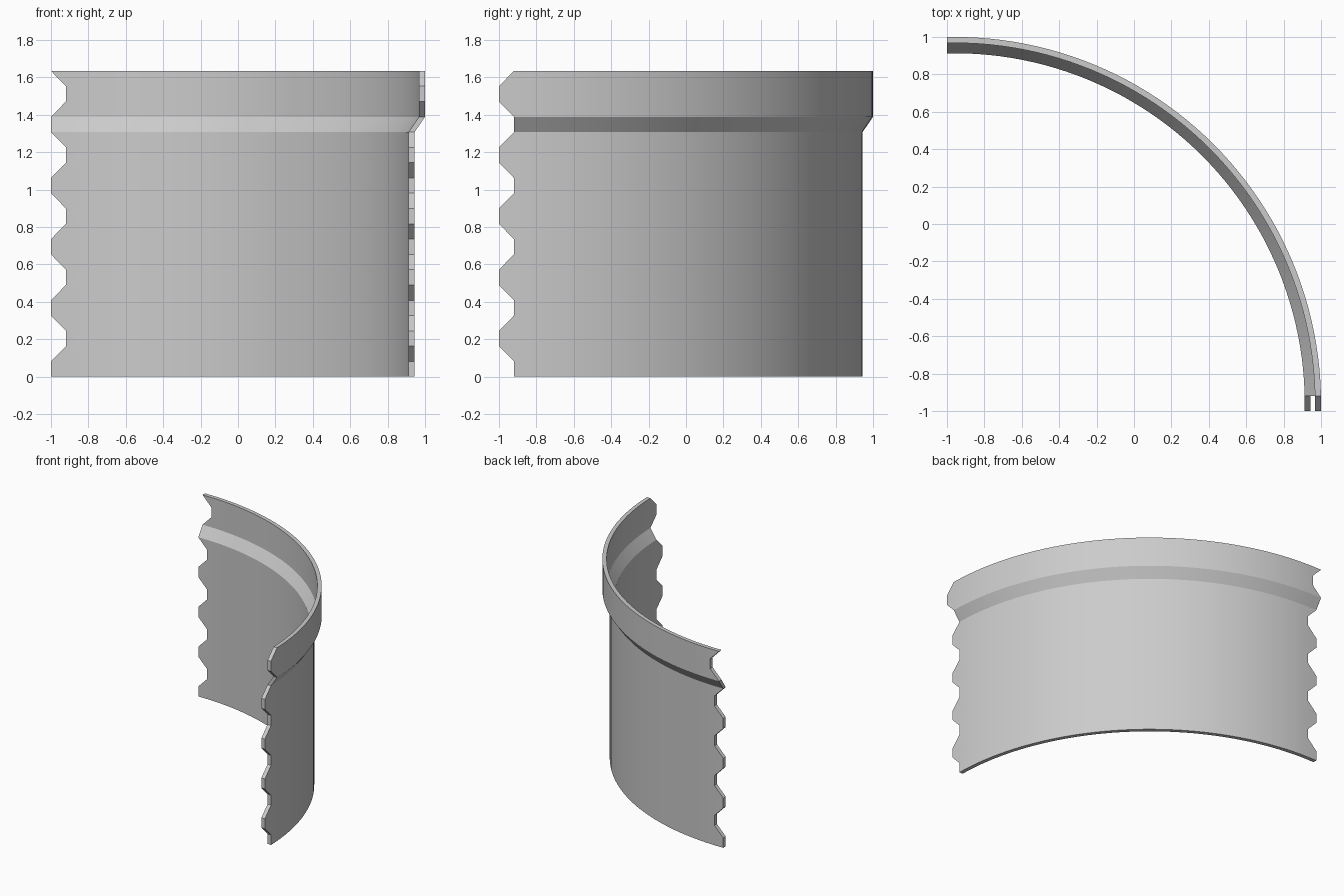
import bpy, bmesh
from math import asin, sin, cos, pi

cube = bpy.data.objects.get("Cube")
if cube:
    bpy.data.objects.remove(cube)

AXIS = -0.96            # pipe axis in x and y
STEP = 1.635 / 20       # height of a quarter tooth
ROWS = 20
SEGMENTS = 48
TOOTH = 0.04            # half the tooth depth
WALL = 0.032
LOWER_R, UPPER_R = 1.905, 1.96


def radius(row):
    """Outer radius: narrow barrel, sloped shoulder, wide collar."""
    return LOWER_R if row <= 16 else UPPER_R


def tooth_side(row):
    """Interlocking tooth pattern: +1 or -1 at each quarter tooth."""
    return 1 if row % 4 < 2 else -1


def point(row, col, inset):
    r = radius(row) - inset
    shift = asin(TOOTH / r) * tooth_side(row)
    if col == 0:
        angle = shift
    elif col == SEGMENTS:
        angle = pi / 2 + shift
    else:
        angle = col / SEGMENTS * pi / 2
    return (AXIS + r * cos(angle), AXIS + r * sin(angle), row * STEP)


# Quarter pipe wall: one closed section per column, then joined
bm = bmesh.new()
sections = []
for col in range(SEGMENTS + 1):
    outer = [bm.verts.new(point(k, col, 0)) for k in range(ROWS + 1)]
    inner = [bm.verts.new(point(k, col, WALL)) for k in range(ROWS + 1)]
    sections.append(outer + inner[::-1])

count = len(sections[0])
for a, b in zip(sections, sections[1:]):
    for i in range(count):
        j = (i + 1) % count
        bm.faces.new((a[i], b[i], b[j], a[j]))

# Toothed end faces
for s in (sections[0], sections[-1]):
    for k in range(ROWS):
        bm.faces.new((s[k], s[k + 1], s[count - 2 - k], s[count - 1 - k]))

bmesh.ops.recalc_face_normals(bm, faces=bm.faces)
mesh = bpy.data.meshes.new("quarter_pipe_shell")
bm.to_mesh(mesh)
bm.free()
shell = bpy.data.objects.new("quarter_pipe_shell", mesh)
bpy.context.collection.objects.link(shell)

# Plain grey material
grey = (0.6, 0.6, 0.6, 1)
mat = bpy.data.materials.new("plain_grey")
mat.use_nodes = True
mat.diffuse_color = grey
mat.node_tree.nodes["Principled BSDF"].inputs["Base Color"].default_value = grey
mesh.materials.append(mat)

# Smooth round the pipe, sharp at shoulder and rims
bpy.ops.object.select_all(action="DESELECT")
shell.select_set(True)
bpy.context.view_layer.objects.active = shell
bpy.ops.object.shade_smooth_by_angle(angle=pi / 9)
